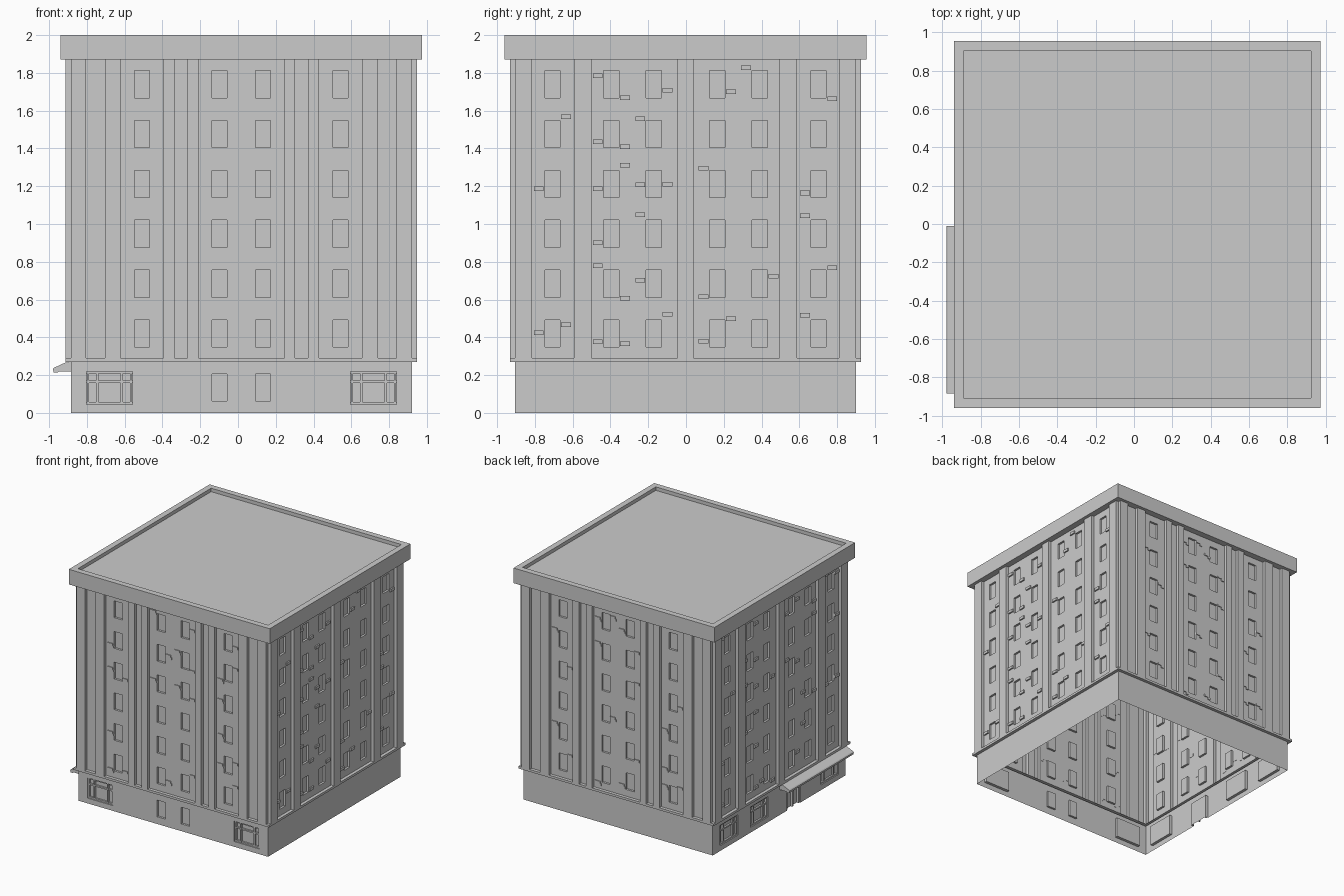
import bpy, bmesh, math, random
from mathutils import Matrix, Vector

if "Cube" in bpy.data.objects:
    bpy.data.objects.remove(bpy.data.objects["Cube"])

random.seed(4)
H = 0.9025                     # half width of the wall core
CENTRE = Vector((0.0175, -0.0025, 0))
PROJ = 0.0275                  # pilaster and ledge projection
FLOORS = [0.42 + 0.264 * i for i in range(6)]


def finish(name, bm, side=0):
    bmesh.ops.remove_doubles(bm, verts=bm.verts, dist=1e-5)
    bm.transform(Matrix.Translation(CENTRE) @ Matrix.Rotation(side * math.pi / 2, 4, 'Z'))
    me = bpy.data.meshes.new(name)
    bm.to_mesh(me)
    bm.free()
    ob = bpy.data.objects.new(name, me)
    bpy.context.collection.objects.link(ob)
    return ob


def facade(name, side, z0, z1, rects):
    """Stepped wall sheet; rects are (u0, u1, z0, z1, depth), later ones win."""
    us = sorted({round(v, 4) for r in rects for v in r[:2]} | {-H, H})
    zs = sorted({round(v, 4) for r in rects for v in r[2:4]} | {z0, z1})
    bm = bmesh.new()

    def quad(*pts):
        bm.faces.new([bm.verts.new((u, -H - d, z)) for u, d, z in pts])

    def depth(i, j):
        if i < 0 or i >= len(us) - 1:
            return 0
        u, z = (us[i] + us[i + 1]) / 2, (zs[j] + zs[j + 1]) / 2
        d = 0
        for a, b, c, e, k in rects:
            if a < u < b and c < z < e:
                d = k
        return d

    for j in range(len(zs) - 1):
        lo, hi = zs[j], zs[j + 1]
        for i in range(len(us)):
            a, b = depth(i - 1, j), depth(i, j)
            u = us[i]
            if a != b:
                quad((u, a, lo), (u, b, lo), (u, b, hi), (u, a, hi))
            if i < len(us) - 1:
                v = us[i + 1]
                quad((u, b, lo), (v, b, lo), (v, b, hi), (u, b, hi))
                if j < len(zs) - 2:
                    c = depth(i, j + 1)
                    if b != c:
                        quad((u, b, hi), (v, b, hi), (v, c, hi), (u, c, hi))
    return finish(name, bm, side)


def box(bm, u0, u1, z0, z1, d0, d1):
    m = Matrix.Translation(((u0 + u1) / 2, -H - (d0 + d1) / 2, (z0 + z1) / 2))
    bmesh.ops.create_cube(bm, size=1, matrix=m @ Matrix.Diagonal((u1 - u0, d1 - d0, z1 - z0, 1)))


def square_ring(name, profile, closed=False, cap=False):
    """Sweep a (half width, z) profile around the square plan."""
    bm = bmesh.new()
    loops = [[bm.verts.new((sx * h, sy * h, z)) for sx, sy in ((-1, -1), (1, -1), (1, 1), (-1, 1))]
             for h, z in profile]
    pairs = list(zip(loops, loops[1:]))
    if closed:
        pairs.append((loops[-1], loops[0]))
    for a, b in pairs:
        for k in range(4):
            n = (k + 1) % 4
            bm.faces.new((a[k], a[n], b[n], b[k]))
    if cap:
        bm.faces.new(loops[-1])
    return finish(name, bm)


def both(spans):
    return spans + [(-b, -a) for a, b in spans]


# Upper storeys: pilasters, windows and projecting bricks on each side
wide_pil = both([(0.8225, H), (0.64, 0.7225), (0.3525, 0.4125), (0.2275, 0.285)])
side_pil = both([(0.8125, H), (0.4975, 0.59)]) + [(-0.0425, 0.0425)]
wide_win = [-0.525, -0.115, 0.115, 0.525]
side_win = [-0.705, -0.393, -0.168, 0.168, 0.393, 0.705]
names = ["front", "right", "back", "left"]
for side, nm in enumerate(names):
    pil, win = (side_pil, side_win) if side % 2 else (wide_pil, wide_win)
    rects = [(a, b, 0.29, 1.87, PROJ) for a, b in pil]
    rects += [(u - 0.04, u + 0.04, z - 0.072, z + 0.072, -0.018) for u in win for z in FLOORS]
    facade(nm + "_upper_wall", side, 0.29, 1.87, rects)
    bm = bmesh.new()
    for u in win:
        for z in FLOORS:
            for s in (-1, 1):
                if random.random() < 0.45:
                    c, y = u + s * 0.072, z + random.uniform(-0.09, 0.09)
                    if side % 2:
                        box(bm, c - 0.026, c + 0.026, y, y + 0.024, -0.002, 0.012)
                    else:
                        box(bm, c - 0.03, c + 0.02, y, y + 0.018, -0.002, 0.007)
                        box(bm, c + 0.005, c + 0.03, y - 0.018, y, -0.002, 0.007)
    finish(nm + "_projecting_bricks", bm, side)

# Ground floor: shop windows, small windows and the door
shop = {0: [-0.6975, 0.7], 3: [0.69, -0.27, -0.68]}
for side, nm in enumerate(names):
    rects = [(u - 0.121, u + 0.121, 0.045, 0.22, -0.025) for u in shop.get(side, [])]
    if side == 0:
        rects += [(u - 0.04, u + 0.04, 0.062, 0.205, -0.018) for u in (-0.115, 0.115)]
    if side == 3:
        rects.append((0.11, 0.29, 0, 0.205, -0.025))
    facade(nm + "_ground_wall", side, 0, 0.27, rects)
    if side in shop:
        bm = bmesh.new()
        for u in shop[side]:
            for x in (-0.114, -0.065, 0.065, 0.114):
                box(bm, u + x - 0.006, u + x + 0.006, 0.045, 0.22, -0.025, -0.008)
            for z in (0.051, 0.165, 0.214):
                box(bm, u - 0.121, u + 0.121, z - 0.006, z + 0.006, -0.025, -0.01)
        if side == 3:
            for x in (0.117, 0.2, 0.283):
                box(bm, x - 0.007, x + 0.007, 0, 0.205, -0.025, -0.008)
            for z in (0.16, 0.198):
                box(bm, 0.11, 0.29, z - 0.006, z + 0.006, -0.025, -0.01)
        finish(nm + "_window_bars", bm, side)

# Ledge above the ground floor
square_ring("ledge", [(H, 0.27), (H + PROJ, 0.27), (H + PROJ, 0.29), (H, 0.29)])

# Cornice, parapet and sunken roof deck
square_ring("roof_parapet", [(H, 1.87), (0.9575, 1.87), (0.9575, 2.0), (0.907, 2.0), (0.907, 1.97)], cap=True)

# Awning over the entrance on the left side
bm = bmesh.new()
prof = [(-0.885, 0.27), (-0.915, 0.266), (-0.972, 0.24), (-0.98, 0.232), (-0.975, 0.213),
        (-0.955, 0.213), (-0.95, 0.22), (-0.885, 0.22)]
face = bm.faces.new([bm.verts.new((x - CENTRE.x, -0.885 - CENTRE.y, z)) for x, z in prof])
ext = bmesh.ops.extrude_face_region(bm, geom=[face], use_keep_orig=True)
bmesh.ops.translate(bm, vec=(0, 0.875, 0), verts=[v for v in ext["geom"] if isinstance(v, bmesh.types.BMVert)])
bmesh.ops.recalc_face_normals(bm, faces=bm.faces)
finish("awning", bm)
